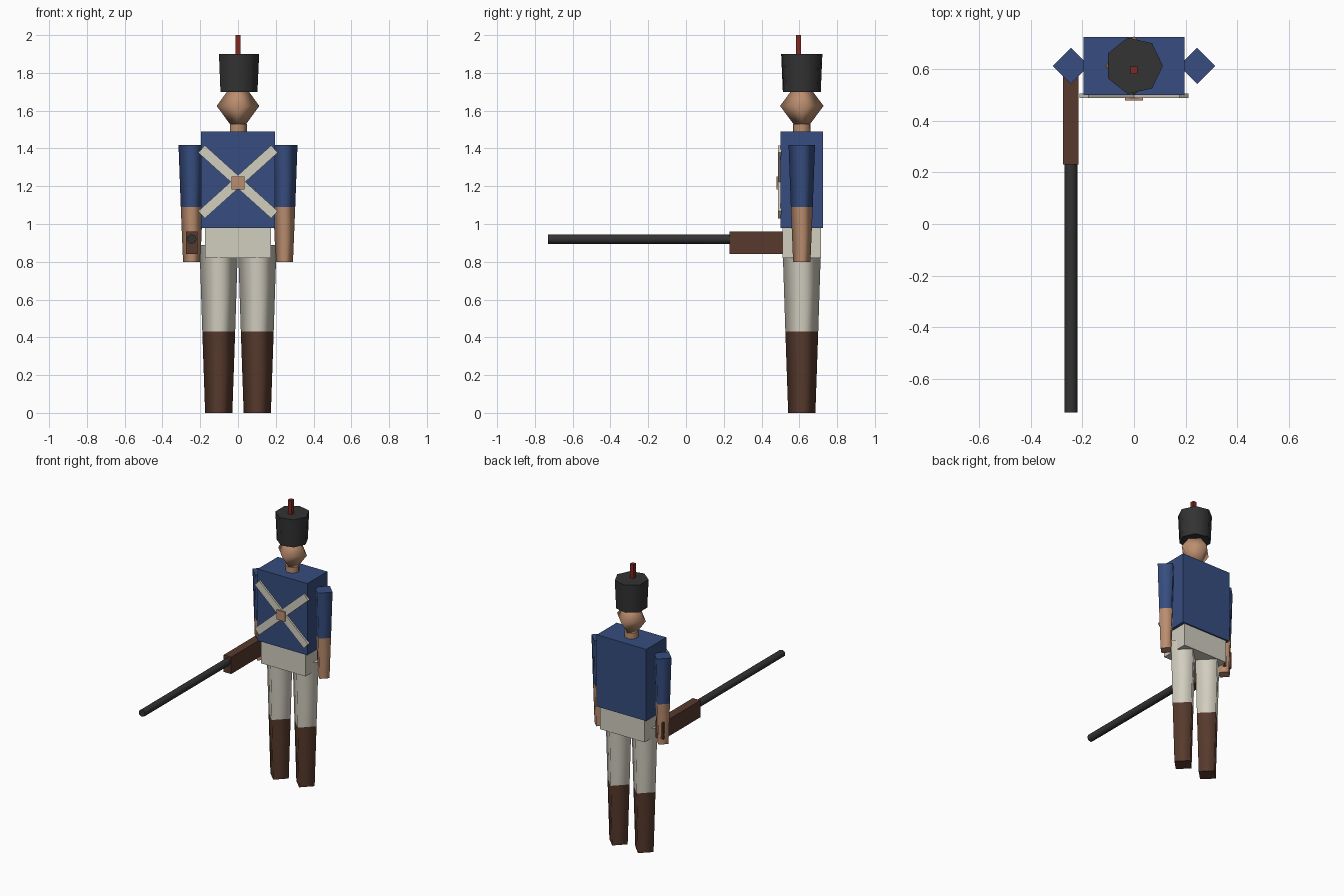
import bpy, bmesh
from math import cos, sin, pi, radians
from mathutils import Matrix

cube = bpy.data.objects.get("Cube")
if cube:
    bpy.data.objects.remove(cube)


def material(name, rgb):
    m = bpy.data.materials.new(name)
    m.use_nodes = True
    color = (*rgb, 1)
    m.diffuse_color = color
    m.node_tree.nodes["Principled BSDF"].inputs["Base Color"].default_value = color
    return m


blue = material("coat blue", (0.038, 0.075, 0.215))
cream = material("cream", (0.64, 0.61, 0.52))
skin = material("skin", (0.50, 0.27, 0.16))
brown = material("brown", (0.095, 0.042, 0.026))
black = material("black", (0.033, 0.033, 0.033))
red = material("plume red", (0.22, 0.022, 0.016))

BODY_Y = 0.613


def finish(name, bm, mats):
    bmesh.ops.recalc_face_normals(bm, faces=bm.faces)
    mesh = bpy.data.meshes.new(name)
    bm.to_mesh(mesh)
    bm.free()
    for m in mats:
        mesh.materials.append(m)
    ob = bpy.data.objects.new(name, mesh)
    bpy.context.collection.objects.link(ob)
    return ob


def box(name, mat, center, size):
    bm = bmesh.new()
    bmesh.ops.create_cube(bm, size=1, matrix=Matrix.Diagonal((*size, 1)))
    ob = finish(name, bm, [mat])
    ob.location = center
    return ob


def tapered(name, mats, sides, rings, center):
    """Smooth tapered column; rings are (height, radius), one material per band."""
    bm = bmesh.new()
    loops = [[bm.verts.new((r * cos(2 * pi * i / sides), r * sin(2 * pi * i / sides), z))
              for i in range(sides)] for z, r in rings]
    for band, (low, high) in enumerate(zip(loops, loops[1:])):
        for i in range(sides):
            j = (i + 1) % sides
            f = bm.faces.new((low[i], low[j], high[j], high[i]))
            f.smooth = True
            f.material_index = band
    for loop, index in ((loops[0], 0), (loops[-1], len(mats) - 1)):
        cap = bm.faces.new(loop)
        cap.material_index = index
        for e in cap.edges:
            e.smooth = False
    ob = finish(name, bm, mats)
    ob.location = center
    return ob


# Coat and hips
box("torso", blue, (0, BODY_Y, 1.235), (0.39, 0.225, 0.51))
box("hips", cream, (0, BODY_Y, 0.90), (0.35, 0.205, 0.16))

# Four-sided limbs
for side, s in (("left", 1), ("right", -1)):
    tapered(side + "_leg", [brown, cream], 4,
            [(0, 0.072), (0.43, 0.087), (0.89, 0.102)], (s * 0.102, BODY_Y, 0))
    tapered(side + "_arm", [skin, blue], 4,
            [(0.80, 0.046), (1.09, 0.058), (1.418, 0.07)], (s * 0.245, BODY_Y, 0))

# Neck and diamond head
tapered("neck", [skin], 7, [(1.47, 0.047), (1.53, 0.047)], (0, BODY_Y, 0))
bm = bmesh.new()
bmesh.ops.create_uvsphere(bm, u_segments=4, v_segments=2, radius=1,
                          matrix=Matrix.Diagonal((0.113, 0.115, 0.155, 1)))
for f in bm.faces:
    f.smooth = True
finish("head", bm, [skin]).location = (0, BODY_Y, 1.625)

# Hat and plume
tapered("hat", [black], 7, [(1.70, 0.103), (1.90, 0.112)], (0, BODY_Y, 0))
box("plume", red, (0, 0.596, 1.945), (0.028, 0.028, 0.11))

# Crossed chest straps and buckle
for name, angle in (("strap_rising", -42), ("strap_falling", 42)):
    strap = box(name, cream, (0, 0.497, 1.223), (0.52, 0.018, 0.052))
    strap.rotation_euler.y = radians(angle)
box("buckle", skin, (0, 0.487, 1.217), (0.068, 0.016, 0.068))

# Long gun held in the right hand
box("gun_stock", brown, (-0.245, 0.44, 0.90), (0.06, 0.42, 0.12))
barrel = tapered("gun_barrel", [black], 7, [(0, 0.026), (0.97, 0.026)], (-0.245, 0.24, 0.92))
barrel.rotation_euler.x = radians(90)
